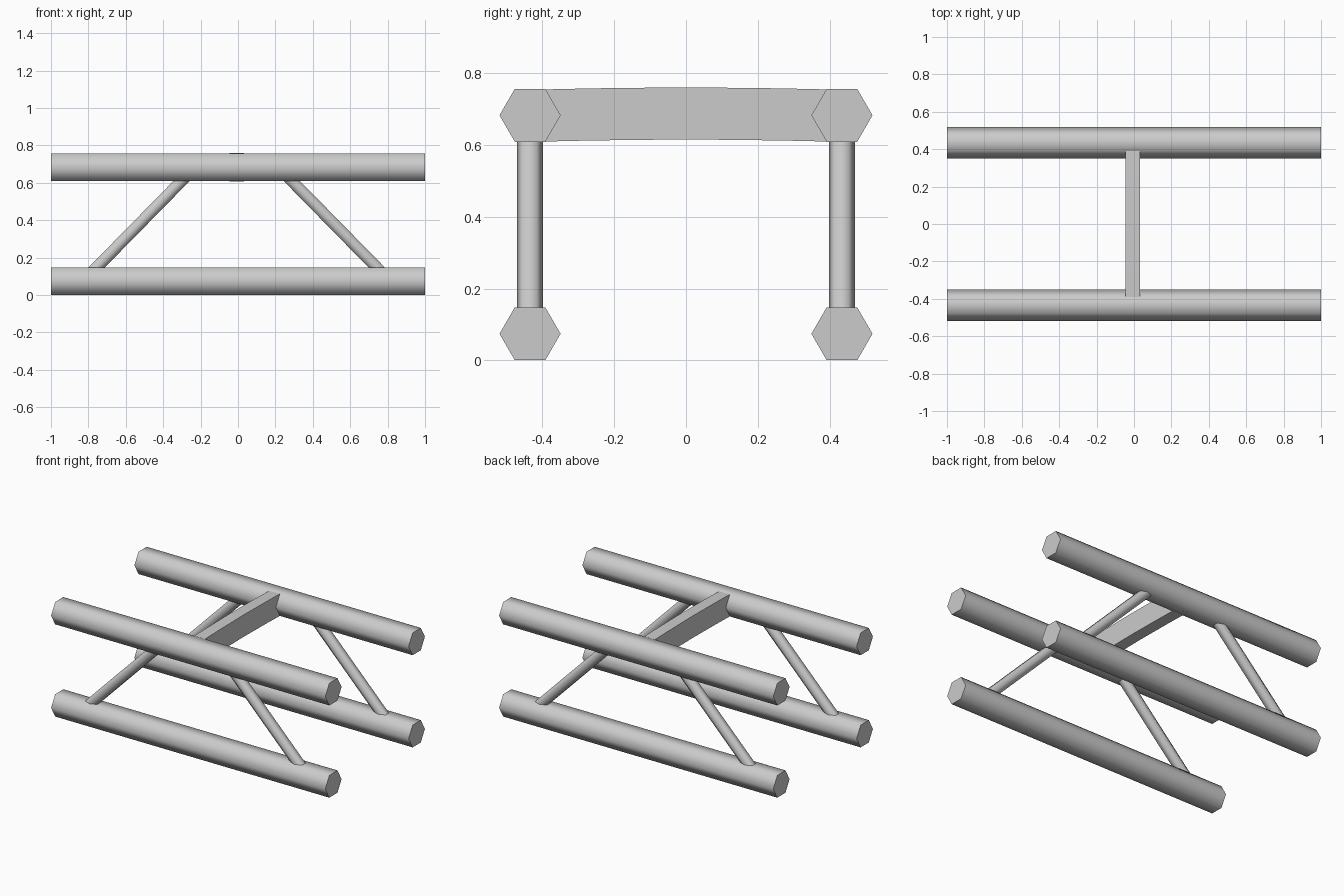
import bpy
import bmesh
from math import radians
from mathutils import Vector, Matrix

cube = bpy.data.objects.get("Cube")
if cube:
    bpy.data.objects.remove(cube, do_unlink=True)

grey = bpy.data.materials.new("light_grey")
grey.use_nodes = True
colour = (0.6, 0.6, 0.6, 1)
grey.diffuse_color = colour
grey.node_tree.nodes["Principled BSDF"].inputs["Base Color"].default_value = colour


def finish(name, bm, smooth):
    bmesh.ops.recalc_face_normals(bm, faces=bm.faces)
    mesh = bpy.data.meshes.new(name)
    bm.to_mesh(mesh)
    bm.free()
    mesh.materials.append(grey)
    obj = bpy.data.objects.new(name, mesh)
    bpy.context.collection.objects.link(obj)
    if smooth:
        bpy.ops.object.select_all(action="DESELECT")
        obj.select_set(True)
        bpy.context.view_layer.objects.active = obj
        bpy.ops.object.shade_smooth_by_angle(angle=radians(70))
    return obj


def hex_bar(name, start, end, radius):
    """Six-sided bar between two points, with corners pointing along y."""
    start, end = Vector(start), Vector(end)
    along = (end - start).normalized()
    side = Vector((0, 1, 0))
    frame = Matrix((side, along.cross(side), along)).transposed().to_4x4()
    frame.translation = (start + end) / 2
    bm = bmesh.new()
    bmesh.ops.create_cone(bm, cap_ends=True, segments=6, radius1=radius,
                          radius2=radius, depth=(end - start).length)
    # Turn the hexagon until a corner lies on the side axis
    corner = max(bm.verts, key=lambda v: abs(v.co.x))
    if abs(corner.co.x) < radius * 0.99:
        bmesh.ops.rotate(bm, verts=bm.verts, matrix=Matrix.Rotation(radians(30), 3, "Z"))
    bm.transform(frame)
    return finish(name, bm, True)


BEAM_Y, LOW_Z, HIGH_Z = 0.434, 0.074, 0.682
MID_X = -0.007

# Long beams and the sloping struts between them, on both sides
for side, sy in (("front", -1), ("back", 1)):
    y = sy * BEAM_Y
    for level, z in (("lower", LOW_Z), ("upper", HIGH_Z)):
        hex_bar(f"{side}_{level}_beam", (-1, y, z), (1, y, z), 0.085)
    for hand, sx in (("right", -1), ("left", 1)):
        hex_bar(f"{side}_{hand}_strut", (MID_X + sx * 0.79, y, 0.105),
                (MID_X + sx * 0.25, y, 0.655), 0.036)

# Slightly arched cross plate joining the upper beams
bm = bmesh.new()
half = [(0, 0.76), (0.26, 0.757), (0.435, 0.753)]
top = [(-y, z) for y, z in half[:0:-1]] + half
outline = top + [(y, z - 0.145) for y, z in reversed(top)]
face = bm.faces.new([bm.verts.new((MID_X - 0.039, y, z)) for y, z in outline])
sweep = bmesh.ops.extrude_face_region(bm, geom=[face])
moved = [v for v in sweep["geom"] if isinstance(v, bmesh.types.BMVert)]
bmesh.ops.translate(bm, verts=moved, vec=(0.078, 0, 0))
finish("cross_plate", bm, False)
